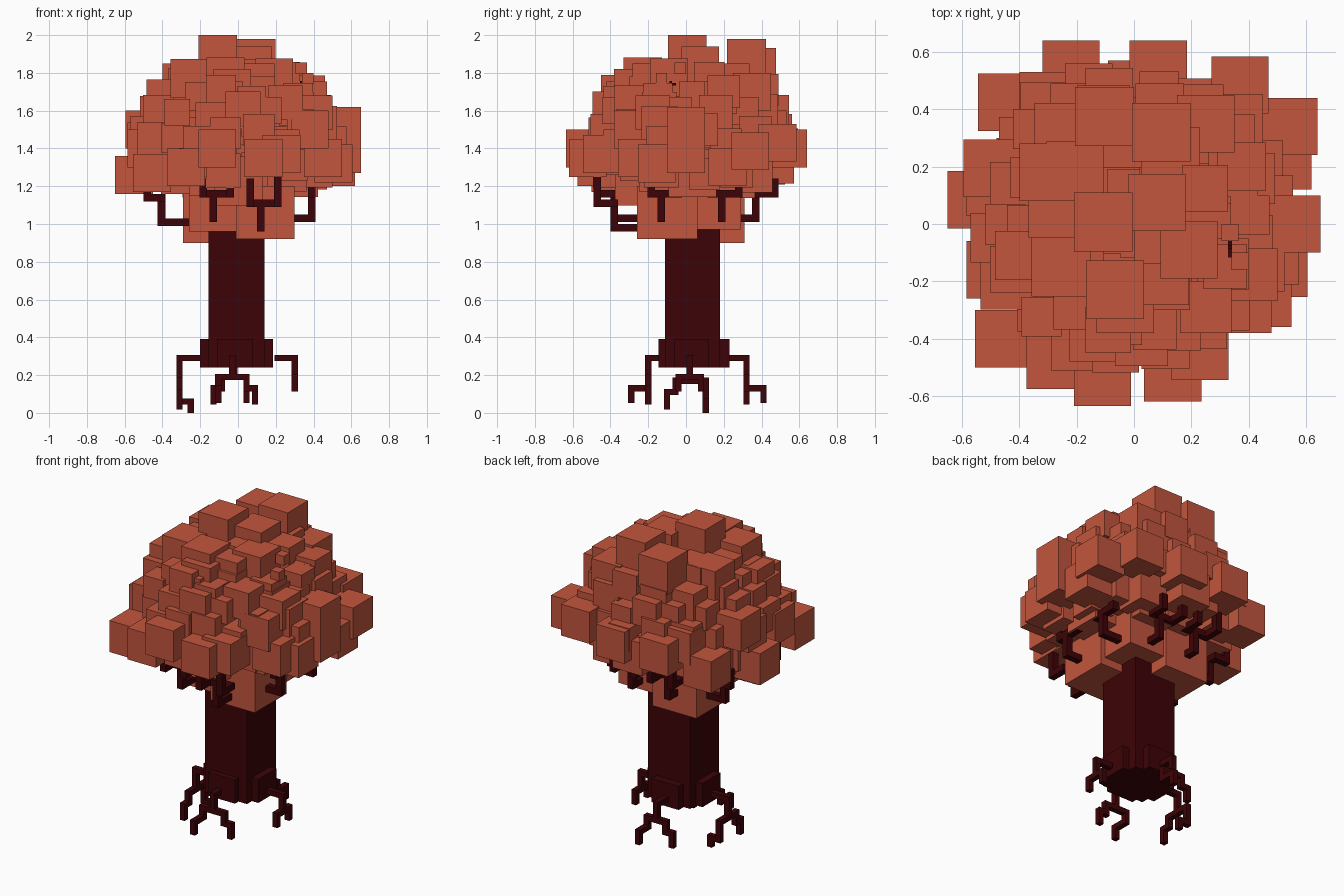
import bpy, bmesh, math, random
from mathutils import Matrix, Vector

if "Cube" in bpy.data.objects:
    bpy.data.objects.remove(bpy.data.objects["Cube"])

random.seed(4)

def material(name, color):
    m = bpy.data.materials.new(name)
    m.diffuse_color = (*color, 1)
    m.use_nodes = True
    m.node_tree.nodes["Principled BSDF"].inputs["Base Color"].default_value = m.diffuse_color
    return m

BARK = material("bark", (0.047, 0.001, 0.002))
LEAF = material("leaf", (0.54, 0.092, 0.047))

def boxes(name, items, mat):
    """One object from (low corner, high corner) boxes."""
    bm = bmesh.new()
    for lo, hi in items:
        lo, hi = Vector(lo), Vector(hi)
        m = Matrix.Translation((lo + hi) / 2) @ Matrix.Diagonal((*(hi - lo), 1))
        bmesh.ops.create_cube(bm, size=1, matrix=m)
    me = bpy.data.meshes.new(name)
    bm.to_mesh(me)
    bm.free()
    me.materials.append(mat)
    bpy.context.collection.objects.link(bpy.data.objects.new(name, me))

def path(points, t):
    """Square bars along an axis-aligned path."""
    h = Vector((t, t, t)) / 2
    out = []
    for a, b in zip(points, points[1:]):
        out.append((Vector(map(min, a, b)) - h, Vector(map(max, a, b)) + h))
    return out

def turn(points, side):
    """(out, sideways, z) to world, for side 0 = +x, 1 = +y, 2 = -x, 3 = -y."""
    c, s = [(1, 0), (0, 1), (-1, 0), (0, -1)][side]
    return [(c * o - s * l, s * o + c * l, z) for o, l, z in points]

def cube(x, y, z, s):
    return ((x - s/2, y - s/2, z - s/2), (x + s/2, y + s/2, z + s/2))

# Trunk with flared foot
boxes("trunk", [((-.155, -.11, .24), (.14, .18, .97))], BARK)
boxes("trunk_foot", [((-.2, -.06, .24), (.185, .12, .39)),
                     ((-.11, -.145, .24), (.08, .23, .39))], BARK)

# Roots: knee, then two forked toes
for side, start, knee, lat, spread in [(0, .21, .3, .02, .06), (1, .22, .32, .02, .065),
                                       (2, .19, .31, -.02, .08), (3, .14, .2, -.03, .075)]:
    low = .17 if side == 2 else .19
    bars = path(turn([(start, lat, .29), (knee, lat, .29), (knee, lat, low)], side), .033)
    for d in (-1, 1):
        l1 = lat + d * spread
        toe = [(knee, lat, low), (knee, l1, low), (knee, l1, .13)]
        if side in (1, 3):
            # one toe steps outward, the other sideways
            toe += ([(knee + .09, l1, .13), (knee + .09, l1, .07)] if d < 0 else
                    [(knee, l1 + .045, .13), (knee, l1 + .045, .06)])
        elif side == 2:
            toe = ([(knee, lat, low), (knee, -.105, low), (knee, -.105, .06),
                    (knee - .06, -.105, .06), (knee - .06, -.105, .017)] if d < 0 else
                   [(knee, lat, low), (knee, .055, low), (knee, .055, .11),
                    (knee, .1, .11), (knee, .1, .035)])
        bars += path(turn(toe, side), .033)
    boxes(f"root_{side}", bars, BARK)

# Branches: two forked ones per side; (side, knee, tip, sideways, start height)
for side, knee, tip, stems in [(0, .39, .39, ((-.13, 1.03), (.19, 1.03))),
                               (1, .37, .47, ((-.12, 1.03), (.14, 1.03))),
                               (2, .405, .48, ((-.19, 1.01), (.13, 1.01))),
                               (3, .38, .47, ((-.13, 1.03), (.12, .98)))]:
    bars = []
    for lat, z in stems:
        bars += path(turn([(.24, lat, z), (knee, lat, z), (knee, lat, z + .13)], side), .04)
        for d, top in ((-.055, 1.22), (.09, 1.25)):
            bars += path(turn([(knee, lat, z + .13), (knee, lat + d, z + .13),
                               (tip, lat + d, z + .13), (tip, lat + d, top)], side), .04)
    boxes(f"branches_{side}", bars, BARK)

# Foliage underside around the trunk top
boxes("foliage_base", [((-.29, .04, .9), (.02, .31, 1.2)), ((-.01, -.26, .92), (.3, .06, 1.2)),
                       ((-.26, -.24, .96), (.02, .06, 1.2)), ((-.01, .03, .97), (.27, .29, 1.2))], LEAF)

# Foliage rim: centres of the outermost cubes
rim = [(-.22, .54, 1.4), (.085, .54, 1.4), (.37, .485, 1.43), (.54, .34, 1.385), (.52, .22, 1.3),
       (.55, 0, 1.52), (.505, -.155, 1.32), (.45, -.26, 1.35), (.38, -.28, 1.5), (.23, -.445, 1.37),
       (.135, -.52, 1.35), (-.11, -.535, 1.4), (-.275, -.475, 1.3), (-.455, -.4, 1.27),
       (-.485, -.16, 1.4), (-.55, .085, 1.26), (-.495, .195, 1.5), (-.445, .425, 1.31),
       (-.3, .43, 1.45), (-.38, .2, 1.29), (.55, 0, 1.37)]
boxes("foliage_rim", [cube(*c, .2) for c in rim], LEAF)

# Foliage crown: cubes readable from the top
crown = [(-.107, .007, 1.897, .205), (.095, .32, 1.878, .205), (-.103, .375, 1.83, .205),
         (.08, .075, 1.84, .2), (-.255, -.15, 1.77, .205), (.09, -.05, 1.78, .18),
         (.375, .2, 1.7, .17), (.31, -.14, 1.61, .18), (.43, -.14, 1.53, .19),
         (.115, -.22, 1.7, .16), (-.03, -.28, 1.72, .2), (-.09, -.37, 1.71, .16),
         (-.4, -.11, 1.68, .17), (-.3, .18, 1.75, .2), (.25, .35, 1.7, .2),
         (.335, -.03, 1.825, .06), (.37, -.13, 1.77, .06)]
boxes("foliage_crown", [cube(*c) for c in crown], LEAF)
boxes("crown_twig", path([(.335, -.08, 1.6), (.335, -.08, 1.75)], .014)
      + path([(.335, -.11, 1.74), (.335, -.06, 1.74)], .014), BARK)

# Foliage layers: jittered rings filling the dome; (count, radius, z, size)
fill = []
for n, r, z, s in [(8, .29, 1.25, .24), (14, .42, 1.3, .19), (18, .48, 1.46, .18),
                   (17, .45, 1.57, .17), (14, .38, 1.67, .17), (9, .25, 1.74, .19)]:
    for i in range(n):
        a = 2 * math.pi * (i + random.uniform(-.2, .2)) / n + z * 7
        q = r + random.uniform(-.03, .03)
        fill.append(cube(q * math.cos(a), q * math.sin(a) + .02,
                         z + random.uniform(-.04, .04), s * random.uniform(.8, 1.1)))
boxes("foliage_layers", fill, LEAF)
